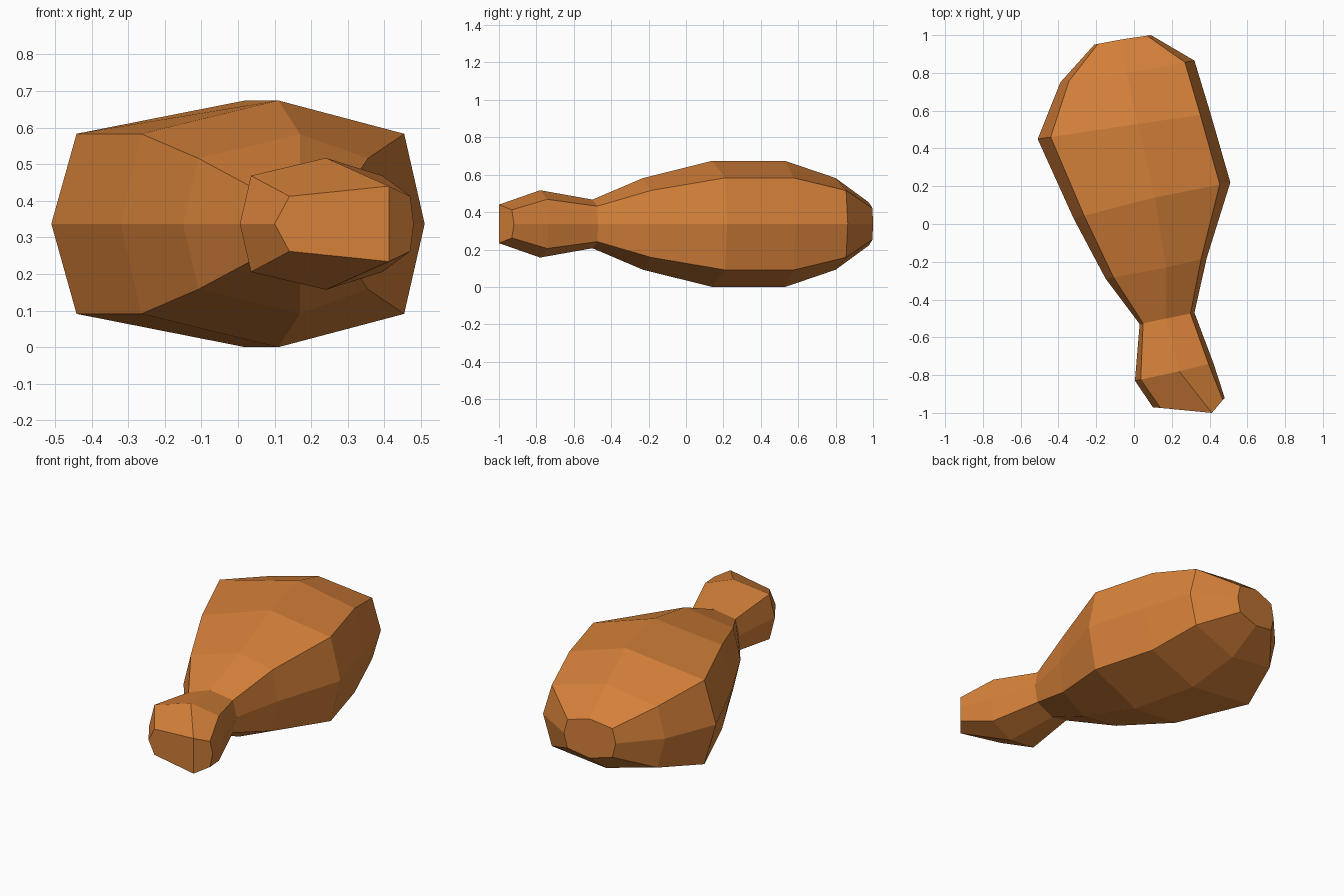
import bpy, bmesh
from mathutils import Vector

if "Cube" in bpy.data.objects:
    bpy.data.objects.remove(bpy.data.objects["Cube"])

meat = bpy.data.materials.new("roast brown")
meat.diffuse_color = (0.66, 0.216, 0.041, 1)
meat.use_nodes = True
meat.node_tree.nodes["Principled BSDF"].inputs["Base Color"].default_value = meat.diffuse_color

ZC = 0.337  # height of the horizontal mirror plane

# Cross-sections from the rounded end to the bone end, in plan:
# left side, ridge line, right side, and half height
RINGS = [
    ((-0.21, 0.95), (-0.06, 0.978), (0.09, 1.0), 0.115),
    ((-0.39, 0.75), (-0.04, 0.80), (0.32, 0.865), 0.245),
    ((-0.51, 0.45), (0.02, 0.53), (0.405, 0.585), 0.337),
    ((-0.32, 0.03), (0.11, 0.14), (0.51, 0.22), 0.337),
    ((-0.15, -0.29), (0.17, -0.23), (0.385, -0.18), 0.245),
    ((0.03, -0.53), (0.17, -0.50), (0.32, -0.47), 0.13),
    ((0.005, -0.83), (0.24, -0.78), (0.42, -0.735), 0.18),
    ((0.10, -0.97), (0.412, -1.0), (0.48, -0.92), 0.103),
]


def ring_points(left, mid, right, h):
    """Boxy eight-sided section: sides, shoulders and ridge, mirrored in z."""
    l, m, r = Vector(left), Vector(mid), Vector(right)
    sl, sr = m.lerp(l, 0.87), m.lerp(r, 0.86)
    plan = [(l, 0), (sl, 0.73), (m, 1), (sr, 0.73),
            (r, 0), (sr, -0.73), (m, -1), (sl, -0.73)]
    return [(p.x, p.y, ZC + k * h) for p, k in plan]


bm = bmesh.new()
rings = [[bm.verts.new(p) for p in ring_points(*r)] for r in RINGS]

# Skin between neighbouring sections
for a, b in zip(rings, rings[1:]):
    for i in range(8):
        j = (i + 1) % 8
        bm.faces.new((a[i], a[j], b[j], b[i]))

# Rounded end cap, and the bone end creased along its vertical middle
bm.faces.new(rings[0])
e = rings[-1]
bm.faces.new((e[6], e[7], e[0], e[1], e[2]))
bm.faces.new((e[2], e[3], e[4], e[5], e[6]))
bmesh.ops.recalc_face_normals(bm, faces=bm.faces)

mesh = bpy.data.meshes.new("drumstick")
bm.to_mesh(mesh)
bm.free()
mesh.materials.append(meat)
bpy.context.collection.objects.link(bpy.data.objects.new("drumstick", mesh))
